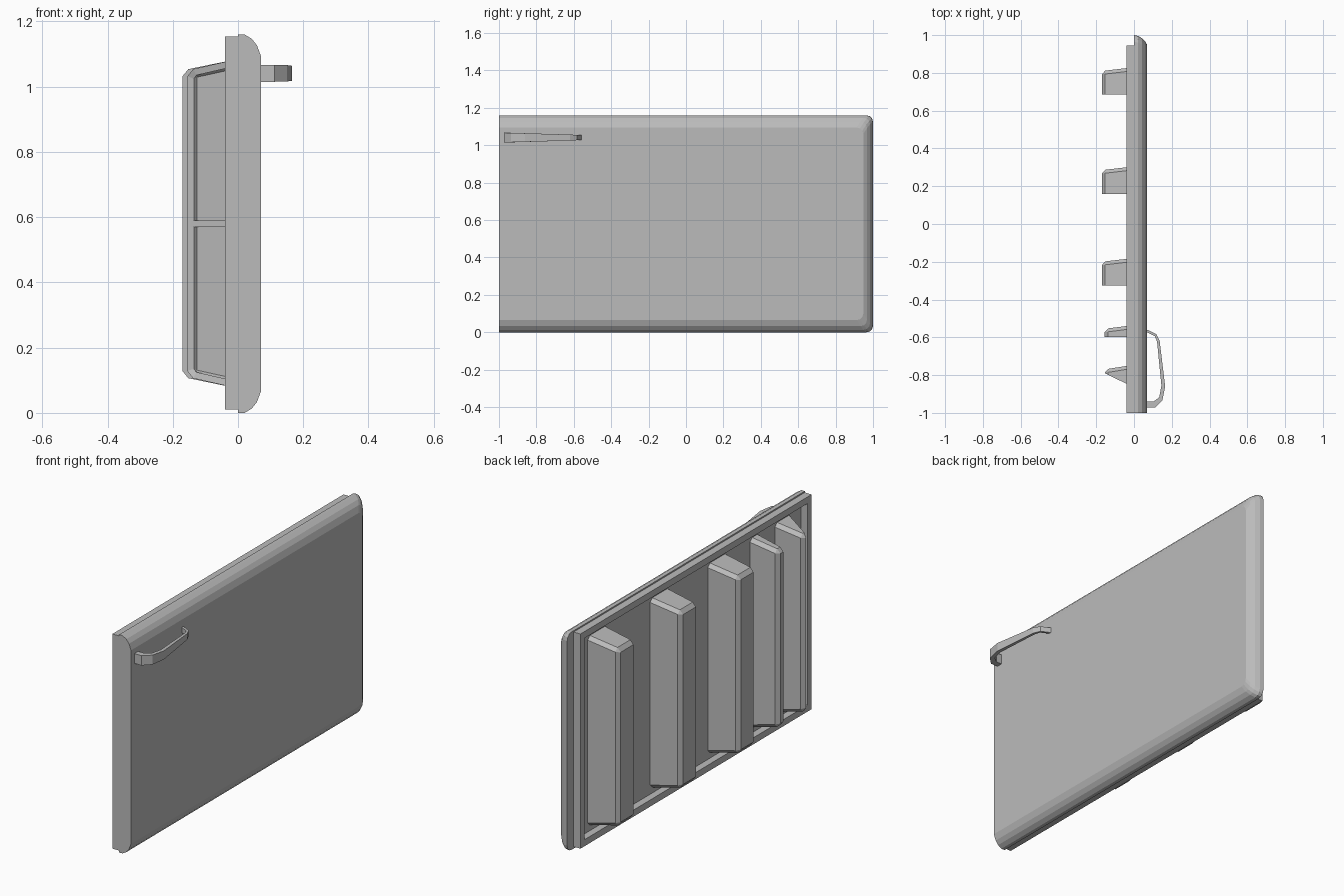
import bpy, bmesh, math

cube = bpy.data.objects.get("Cube")
if cube:
    bpy.data.objects.remove(cube, do_unlink=True)

grey = bpy.data.materials.new("plain_grey")
grey.use_nodes = True
COLOUR = (0.5, 0.5, 0.5, 1)
grey.diffuse_color = COLOUR
grey.node_tree.nodes["Principled BSDF"].inputs["Base Color"].default_value = COLOUR

MID = 0.58  # middle height of the door


def finish(bm, name):
    bmesh.ops.recalc_face_normals(bm, faces=bm.faces)
    mesh = bpy.data.meshes.new(name)
    bm.to_mesh(mesh)
    bm.free()
    mesh.materials.append(grey)
    obj = bpy.data.objects.new(name, mesh)
    bpy.context.collection.objects.link(obj)
    return obj


def loft(bm, rings, closed=False):
    """Skin a list of equal rings, capping the ends unless closed."""
    loops = [[bm.verts.new(p) for p in ring] for ring in rings]
    n = len(loops[0])
    pairs = list(zip(loops, loops[1:]))
    if closed:
        pairs.append((loops[-1], loops[0]))
    else:
        bm.faces.new(loops[0])
        bm.faces.new(loops[-1])
    for a, b in pairs:
        for i in range(n):
            j = (i + 1) % n
            bm.faces.new((a[i], a[j], b[j], b[i]))


# Outer door skin: flat at the front end, rounded on the three other edges
def skin_ring(x, dz, dy, radius=0.035):
    half, end = MID - dz, 1 - dy
    ring = [(x, -1, MID - half)]
    for side in (-1, 1):
        arc = []
        for k in range(4):
            t = math.radians(30 * k)
            arc.append((x, end - radius * (1 - math.sin(t)),
                        MID + side * (half - radius * (1 - math.cos(t)))))
        ring += arc if side < 0 else arc[::-1]
    ring.append((x, -1, MID + half))
    return ring


bm = bmesh.new()
loft(bm, [skin_ring(*s) for s in ((0, 0, 0), (0.02, 0, 0.004), (0.042, 0.013, 0.016),
                                  (0.058, 0.033, 0.032), (0.07, 0.065, 0.052))])
finish(bm, "door_skin")


# Inner frame: a raised rim around the recessed liner
def rect(x, inset):
    y0, y1, z0, z1 = -1 + inset, 0.945 - inset, 0.01 + inset, 1.153 - inset
    return [(x, y0, z0), (x, y1, z0), (x, y1, z1), (x, y0, z1)]


bm = bmesh.new()
loft(bm, [rect(0, 0), rect(-0.04, 0), rect(-0.04, 0.035), rect(-0.002, 0.035)])
finish(bm, "inner_frame")


# Door bins: open trays with chamfered edges and a central divider
def door_bin(name, depth, base, lip_in, lip_out, drop):
    bm = bmesh.new()
    rings = []
    for x, lip, y, half in ((0, lip_in, base, 0.505), (-depth, lip_out, base - drop, 0.47)):
        rings.append([bm.verts.new((x, yy, MID + s * half))
                      for yy, s in ((lip, -1), (y, -1), (y, 1), (lip, 1))])
    a, b = rings
    bm.faces.new(b)
    for i in range(3):
        bm.faces.new((a[i], a[i + 1], b[i + 1], b[i]))
    bmesh.ops.recalc_face_normals(bm, faces=bm.faces)
    # open shell: make the outer wall face away from the door
    wall = min(bm.faces, key=lambda f: f.calc_center_median().x)
    if wall.normal.x > 0:
        bmesh.ops.reverse_faces(bm, faces=bm.faces)
    edges = [e for e in bm.edges if not e.is_boundary]
    bmesh.ops.bevel(bm, geom=edges, offset=0.018, segments=1, affect='EDGES')
    mesh_obj = finish(bm, name)
    shell = mesh_obj.modifiers.new("wall", 'SOLIDIFY')
    shell.thickness = 0.02
    shell.offset = -1
    shell.use_even_offset = True

    bm = bmesh.new()
    x = -depth + 0.01
    outline = [(0, lip_in), (x, lip_out), (x, base - drop - 0.015), (0, base - 0.01)]
    loft(bm, [[(px, py, MID + s * 0.01) for px, py in outline] for s in (-1, 1)])
    finish(bm, name + "_divider")


for i, y in enumerate((0.83, 0.305, -0.18)):
    door_bin(f"large_bin_{i + 1}", 0.17, y, y - 0.145, y - 0.145, 0.02)
door_bin("small_bin", 0.155, -0.535, -0.597, -0.597, 0.02)
door_bin("slanted_bin", 0.155, -0.745, -0.865, -0.79, 0.025)

# Handle: bent strap that narrows away from the front end
strap = [  # outer x, outer y, inner x, inner y, half height
    (0.06, -0.555, 0.06, -0.568, 0.014),
    (0.118, -0.583, 0.11, -0.594, 0.014),
    (0.136, -0.62, 0.122, -0.622, 0.016),
    (0.165, -0.86, 0.145, -0.855, 0.023),
    (0.15, -0.935, 0.134, -0.917, 0.025),
    (0.112, -0.972, 0.104, -0.94, 0.026),
    (0.06, -0.972, 0.06, -0.94, 0.026),
]
bm = bmesh.new()
loft(bm, [[(ox, oy, 1.041 - h), (ox, oy, 1.041 + h), (ix, iy, 1.041 + h), (ix, iy, 1.041 - h)]
          for ox, oy, ix, iy, h in strap])
finish(bm, "handle")
